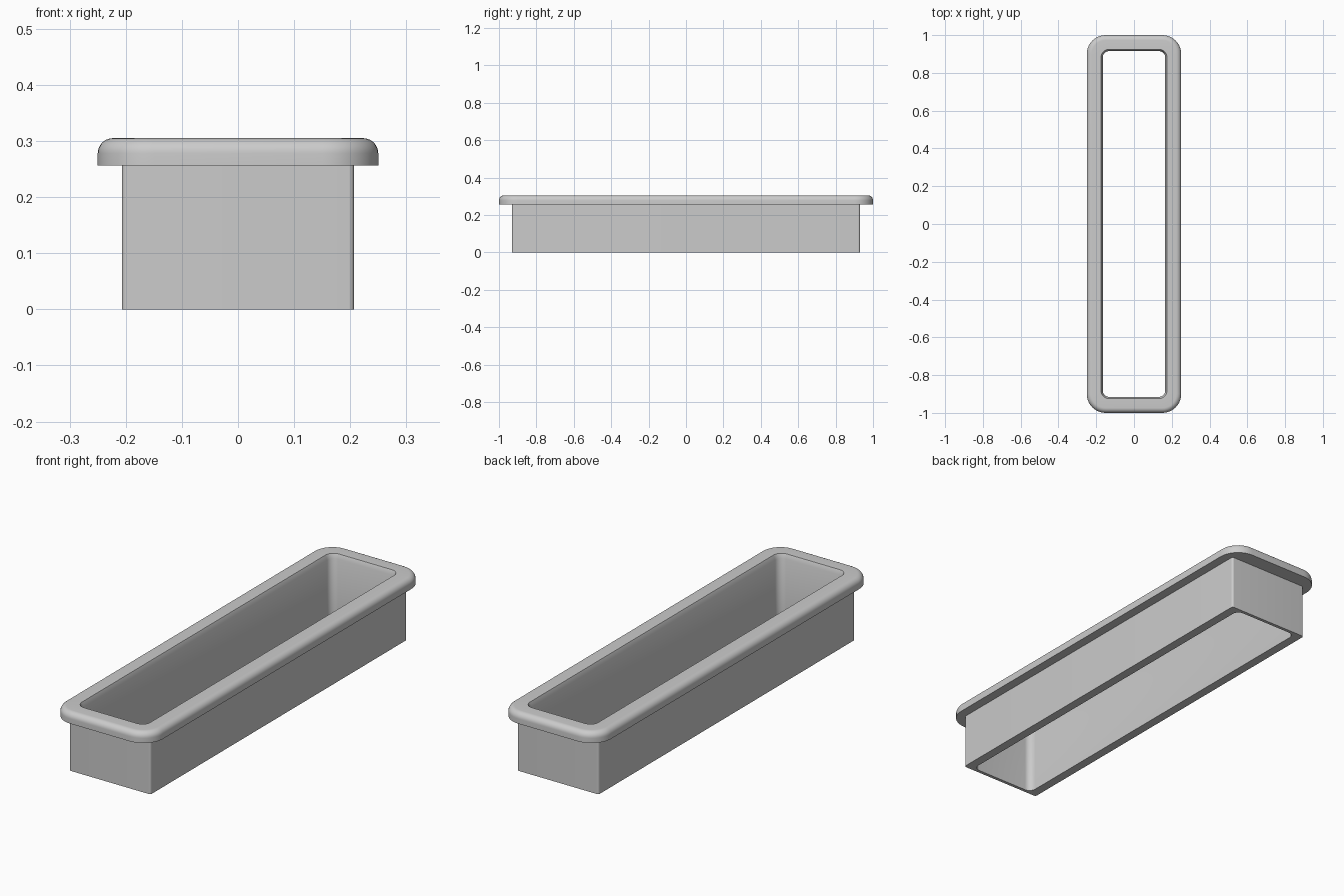
import bpy, bmesh, math

cube = bpy.data.objects.get("Cube")
if cube:
    bpy.data.objects.remove(cube, do_unlink=True)

grey = bpy.data.materials.new("plain grey")
grey.use_nodes = True
colour = (0.6, 0.6, 0.6, 1)
grey.diffuse_color = colour
grey.node_tree.nodes["Principled BSDF"].inputs["Base Color"].default_value = colour


def ring(bm, hx, hy, r, z, steps=10):
    """Rounded rectangle of vertices at height z."""
    verts = []
    for k, (sx, sy) in enumerate([(1, 1), (-1, 1), (-1, -1), (1, -1)]):
        for i in range(steps + 1):
            a = (k + i / steps) * math.pi / 2
            verts.append(bm.verts.new((sx * (hx - r) + r * math.cos(a),
                                       sy * (hy - r) + r * math.sin(a), z)))
    return verts


def loft(name, sections):
    """Skin a closed cycle of rounded rectangles."""
    bm = bmesh.new()
    rings = [ring(bm, *s) for s in sections]
    for a, b in zip(rings, rings[1:] + rings[:1]):
        for i in range(len(a)):
            j = (i + 1) % len(a)
            bm.faces.new((a[i], a[j], b[j], b[i]))
    bmesh.ops.recalc_face_normals(bm, faces=bm.faces)
    mesh = bpy.data.meshes.new(name)
    bm.to_mesh(mesh)
    bm.free()
    mesh.materials.append(grey)
    obj = bpy.data.objects.new(name, mesh)
    bpy.context.collection.objects.link(obj)
    bpy.ops.object.select_all(action="DESELECT")
    obj.select_set(True)
    bpy.context.view_layer.objects.active = obj
    bpy.ops.object.shade_smooth_by_angle(angle=math.radians(30))
    return obj


TOP, RIM_BASE, FILLET = 0.305, 0.256, 0.027

# Outer edge of the rim, rounded over at the top
rim_edge = []
for i in range(9):
    a = i / 8 * math.pi / 2
    inset = FILLET * (1 - math.cos(a))
    rim_edge.append((0.25 - inset, 1 - inset, 0.1 - inset,
                     TOP - FILLET + FILLET * math.sin(a)))

# Open sleeve: straight body, overhanging rim, chamfered mouth, hollow inside
loft("sleeve_with_rim",
     [(0.207, 0.93, 0.01, 0), (0.207, 0.93, 0.01, RIM_BASE),
      (0.25, 1, 0.1, RIM_BASE)] + rim_edge +
     [(0.174, 0.924, 0.04, TOP), (0.165, 0.915, 0.032, TOP - 0.02),
      (0.165, 0.915, 0.032, 0)])
